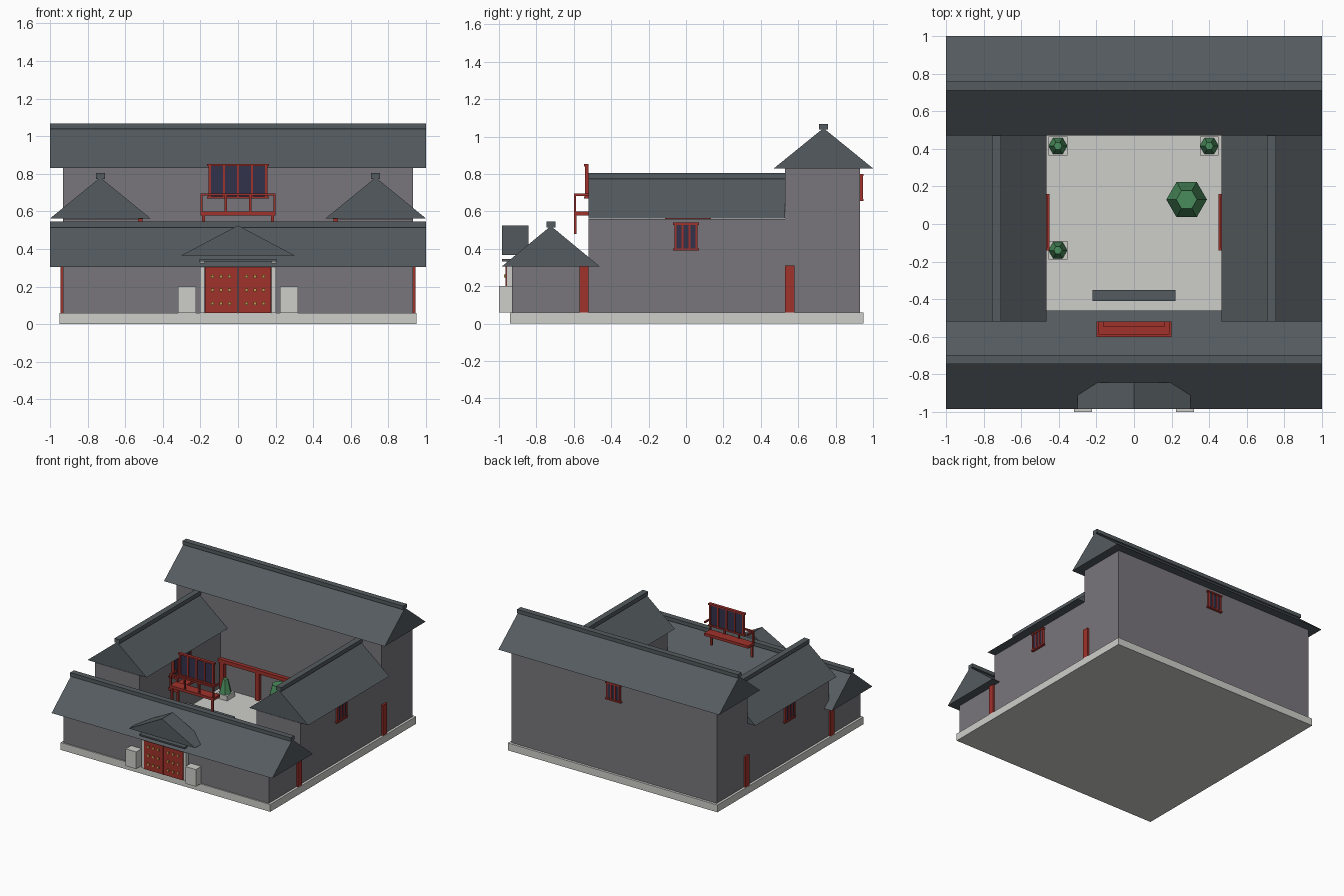
import bpy, bmesh, math
from mathutils import Matrix

if "Cube" in bpy.data.objects:
    bpy.data.objects.remove(bpy.data.objects["Cube"])


def mat(name, r, g, b):
    m = bpy.data.materials.new(name)
    lin = [((c / 255 + 0.055) / 1.055) ** 2.4 for c in (r, g, b)]
    m.diffuse_color = (*lin, 1)
    m.use_nodes = True
    m.node_tree.nodes["Principled BSDF"].inputs["Base Color"].default_value = m.diffuse_color
    return m


SLATE = mat("slate_roof", 84, 91, 95)
BRICK = mat("grey_brick", 120, 118, 123)
STONE = mat("pale_stone", 206, 206, 202)
RED = mat("red_lacquer", 160, 50, 43)
NAVY = mat("dark_pane", 50, 50, 75)
GREEN = mat("leaf_green", 74, 140, 92)
GOLD = mat("gold_stud", 200, 160, 80)
BARK = mat("bark_brown", 95, 70, 50)
I = Matrix.Identity(4)


def make(name, verts, faces, material, M=I):
    me = bpy.data.meshes.new(name)
    me.from_pydata([M @ Matrix.Translation(v).translation for v in verts], [], faces)
    bm = bmesh.new()
    bm.from_mesh(me)
    bmesh.ops.recalc_face_normals(bm, faces=bm.faces)
    bm.to_mesh(me)
    bm.free()
    me.materials.append(material)
    ob = bpy.data.objects.new(name, me)
    bpy.context.collection.objects.link(ob)
    return ob


def box(name, x, y, z, material, M=I):
    v = [(a, b, c) for a in x for b in y for c in z]
    f = [(0, 1, 3, 2), (4, 6, 7, 5), (0, 4, 5, 1), (2, 3, 7, 6), (0, 2, 6, 4), (1, 5, 7, 3)]
    return make(name, v, f, material, M)


def gable(name, along, length, across, z, material):
    """Triangular roof with its ridge along 'x' or 'y'."""
    mid = sum(across) / 2
    v = []
    for l in length:
        for c, h in ((across[0], z[0]), (across[1], z[0]), (mid, z[1])):
            v.append((l, c, h) if along == "x" else (c, l, h))
    f = [(0, 1, 2), (3, 5, 4), (0, 3, 4, 1), (1, 4, 5, 2), (2, 5, 3, 0)]
    return make(name, v, f, material)


def frustum(name, x, y, z, r1, r2, material, n=6):
    v = [(x + r * math.cos(i * math.tau / n), y + r * math.sin(i * math.tau / n), h)
         for h, r in ((z[0], r1), (z[1], r2)) for i in range(n)]
    f = [tuple(range(n)), tuple(range(n, 2 * n))]
    f += [(i, (i + 1) % n, n + (i + 1) % n, n + i) for i in range(n)]
    return make(name, v, f, material)


def window(name, w, z, M, bars=2, depth=0.02):
    """Framed window facing -y, its back on the plane y = 0."""
    t = 0.012
    box(name + "_pane", (-w + t, w - t), (-depth * .6, -depth * .3), (z[0] + t, z[1] - t), NAVY, M)
    for zz in (z[0], z[1] - t):
        box(name + "_rail", (-w, w), (-depth, 0), (zz, zz + t), RED, M)
    n = bars + 1
    for i in range(n + 1):
        x = -w + 0.014 + i * (2 * w - 0.028) / n
        box(name + "_bar", (x - .006, x + .006), (-depth * .85, 0), (z[0] + t, z[1] - t), RED, M)


def balcony(name, w, M):
    """Window with a railed balcony below it; floor at local z = 0."""
    window(name + "_window", w * 0.82, (0.09, 0.275), M, 3, 0.025)
    box(name + "_floor", (-w, w), (-.08, 0), (0, .022), RED, M)
    box(name + "_top_rail", (-w, w), (-.08, -.066), (.105, .118), RED, M)
    for s in (-1, 1):
        a, b = sorted((s * w, s * (w - .012)))
        box(name + "_side_rail", (a, b), (-.08, 0), (.105, .118), RED, M)
        a, b = sorted((s * (w - .008), s * (w - .024)))
        box(name + "_leg", (a, b), (-.08, -.066), (-.1, 0), RED, M)
    for i in range(4):
        x = -w + .006 + i * (2 * w - .012) / 3
        box(name + "_post", (x - .006, x + .006), (-.08, -.068), (.022, .105), RED, M)


# Stone base
box("base", (-.95, .95), (-.94, .95), (0, .06), STONE)

# Front and rear halls
box("front_hall", (-.93, .93), (-.93, -.52), (.06, .31), BRICK)
gable("front_roof", "x", (-1, 1), (-.985, -.46), (.305, .522), SLATE)
box("front_ridge", (-1, 1), (-.745, -.697), (.515, .545), SLATE)
box("rear_hall", (-.93, .93), (.53, .93), (.06, .83), BRICK)
gable("rear_roof", "x", (-1, 1), (.47, 1), (.83, 1.045), SLATE)
box("rear_ridge", (-1, 1), (.71, .758), (1.038, 1.068), SLATE)

# Side halls, mirrored
for s in (-1, 1):
    sx = lambda a, b: tuple(sorted((s * a, s * b)))
    box("side_hall", sx(.53, .93), (-.52, .53), (.06, .56), BRICK)
    gable("side_roof", "y", (-.52, .53), sx(.465, 1), (.562, .78), SLATE)
    box("side_ridge", sx(.708, .756), (-.52, .53), (.773, .805), SLATE)
    for y in (-.57, .53):
        box("corner_column", sx(.92, .945), (y, y + .05), (.06, .31), RED)
    out = Matrix.Translation((s * .93, 0, 0)) @ Matrix.Rotation(s * math.pi / 2, 4, "Z")
    window("side_window", .07, (.39, .54), out)
    inn = Matrix.Translation((s * .53, .01, .295)) @ Matrix.Rotation(-s * math.pi / 2, 4, "Z")
    balcony("side_balcony", .15, inn)

window("rear_window", .07, (.655, .8), Matrix.Translation((0, .93, 0)) @ Matrix.Rotation(math.pi, 4, "Z"))
balcony("front_balcony", .2, Matrix.Translation((0, -.52, .578)))

# Colonnade along the rear hall
box("rear_beam", (-.53, .53), (.5, .53), (.28, .31), RED)
for x in (-.5, -.18, .18, .5):
    box("rear_post", (x - .018, x + .018), (.5, .53), (.06, .28), RED)

# Gate with roof, doors and studs
gable("gate_roof", "y", (-.985, -.843), (-.3, .3), (.366, .525), SLATE)
box("gate_lintel", (-.205, .205), (-.985, -.93), (.333, .345), SLATE)
for s in (-1, 1):
    sx = lambda a, b: tuple(sorted((s * a, s * b)))
    box("gate_jamb", sx(.178, .203), (-.96, -.93), (.06, .333), STONE)
    box("gate_door", sx(.002, .176), (-.965, -.93), (.06, .306), RED)
    box("gate_stone", sx(.223, .318), (-1, -.93), (.06, .2), STONE)
    for x in (.045, .09, .135):
        for z in (.11, .182, .254):
            box("door_stud", sx(x - .008, x + .008), (-.973, -.965), (z - .008, z + .008), GOLD)

# Screen wall behind the gate
box("screen_wall", (-.19, .19), (-.395, -.365), (.06, .33), BRICK)
box("screen_cap", (-.22, .22), (-.41, -.35), (.33, .36), SLATE)

# Courtyard planting
for x, y in ((-.405, .415), (.4, .415), (-.405, -.14)):
    box("planter", (x - .05, x + .05), (y - .05, y + .05), (.06, .1), STONE)
    frustum("shrub", x, y, (.1, .21), .05, .022, GREEN)
frustum("tree_trunk", .28, .13, (.06, .28), .02, .016, BARK)
frustum("tree_crown", .28, .13, (.26, .46), .108, .055, GREEN)
